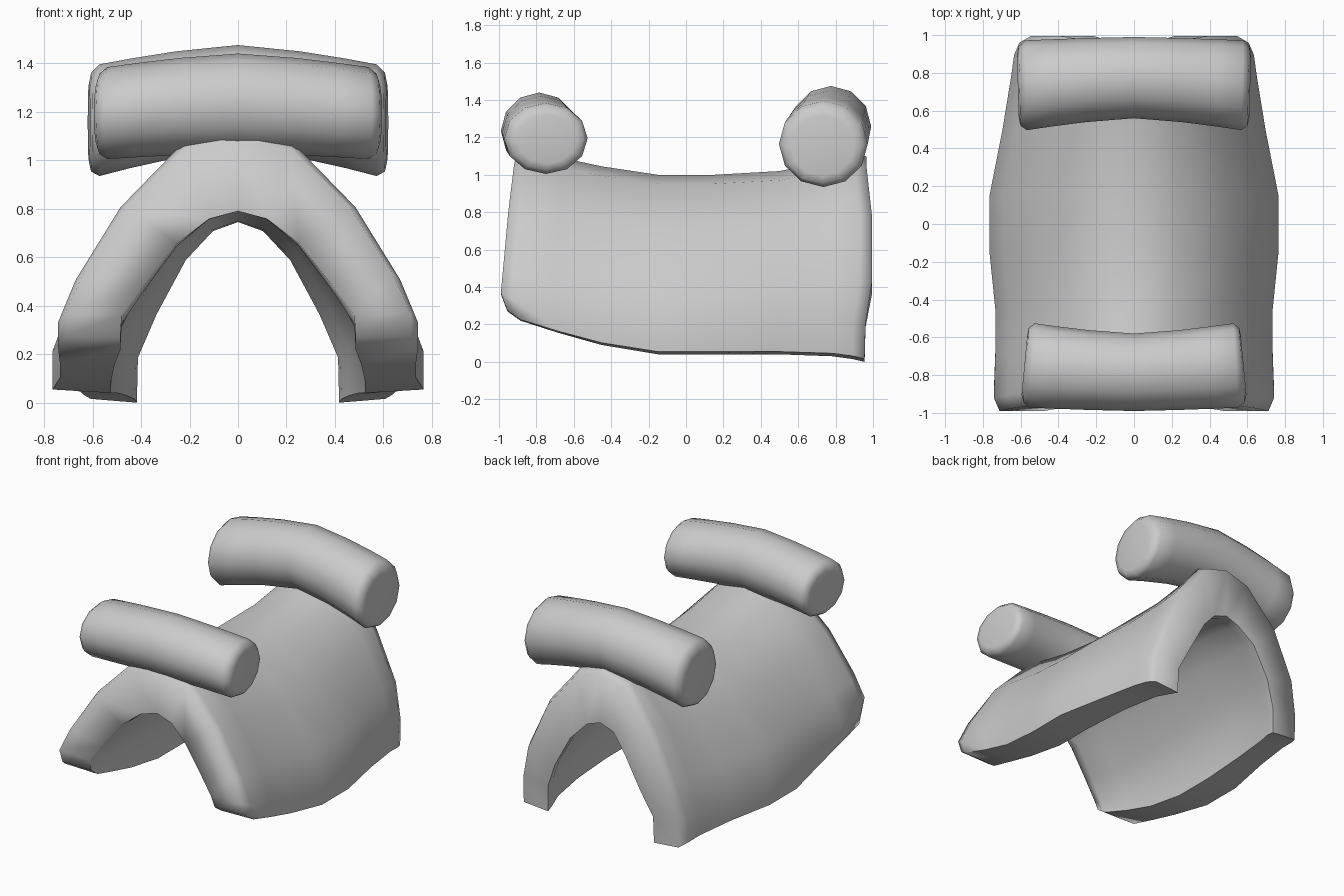
import bpy, math
from math import cos, sin, pi

if "Cube" in bpy.data.objects:
    bpy.data.objects.remove(bpy.data.objects["Cube"])


def make_object(name, verts, faces, angle):
    mesh = bpy.data.meshes.new(name)
    mesh.from_pydata(verts, [], faces)
    mesh.validate()
    ob = bpy.data.objects.new(name, mesh)
    bpy.context.collection.objects.link(ob)
    bpy.ops.object.select_all(action='DESELECT')
    ob.select_set(True)
    bpy.context.view_layer.objects.active = ob
    bpy.ops.object.mode_set(mode='EDIT')
    bpy.ops.mesh.select_all(action='SELECT')
    bpy.ops.mesh.normals_make_consistent(inside=False)
    bpy.ops.object.mode_set(mode='OBJECT')
    bpy.ops.object.shade_smooth_by_angle(angle=math.radians(angle))
    return ob


def loft(rings):
    """Skin a list of equal closed rings."""
    n = len(rings[0])
    verts = [p for r in rings for p in r]
    faces = [(i * n + j, i * n + (j + 1) % n, (i + 1) * n + (j + 1) % n, (i + 1) * n + j)
             for i in range(len(rings) - 1) for j in range(n)]
    return verts, faces, n


# Arched shell: half profiles (x, height fraction) from crown to flap bottom
OUTER = [(0, 1), (.235, .95), (.50, .70), (.69, .39), (.765, .18), (.765, .015)]
INNER = [(0, 1), (.12, .95), (.25, .79), (.39, .49), (.48, .25), (.485, 0)]
FRONT_LEAN = [.08, .07, .04, .015, 0, .035]
BACK_LEAN = [-.03, -.03, 0, 0, -.035, -.04]

# y, outer width, inner width, crown z, arch z, flap bottom z, outer pinch, lean, height power
STATIONS = [
    (-.99, .95, 1.0, 1.12, .79, .27, .06, 1, 1.25),
    (-.92, .97, 1.0, 1.125, .79, .22, 0, 1, 1.22),
    (-.70, .96, 1.05, 1.09, .81, .155, 0, .5, 1.12),
    (-.45, .96, 1.08, 1.045, .83, .09, 0, 0, 1.05),
    (-.15, 1.0, 1.08, 1.00, .83, .04, 0, 0, 1),
    (.15, 1.0, 1.08, 1.00, .83, .04, 0, 0, 1),
    (.50, .91, 1.03, 1.02, .82, .04, 0, 0, 1),
    (.80, .85, .95, 1.08, .79, .03, 0, .5, 1),
    (.93, .83, .88, 1.12, .75, .015, 0, 1, 1),
    (.995, .81, .86, 1.12, .745, .0, .06, 1, 1)]
rings = []
for y, wo, wi, top, arch, bot, pinch, lean, power in STATIONS:
    table = FRONT_LEAN if y < 0 else BACK_LEAN
    out, inn = [], []
    for (xo, ho), (xi, hi), dy in zip(OUTER, INNER, table):
        a = (xo * wo, bot + ho ** power * (top - bot))
        b = (xi * wi, bot + hi ** power * (arch - bot))
        out.append((a[0] + (b[0] - a[0]) * pinch, y + dy * lean, a[1] + (b[1] - a[1]) * pinch))
        inn.append((b[0], y + dy * lean, b[1]))
    flip = lambda pts: [(-x, yy, z) for x, yy, z in pts]
    rings.append(flip(out[:0:-1]) + out + inn[::-1] + flip(inn[1:]))
verts, faces, n = loft(rings)
# rim strips closing the front and back edges
half = n // 2
for base in (0, (len(rings) - 1) * n):
    for j in range(half - 1):
        faces.append((base + j, base + j + 1, base + n - 2 - j, base + n - 1 - j))
make_object("saddle_shell", verts, faces, 85)


# Padded rolls: curved bars along x with softened ends
def roll(name, half_len, mid, end, r_mid, r_end, slant, sides=12):
    rings = []
    for t, k in ((1, .70), (.985, .88), (.93, 1), (.72, 1), (.42, 1), (0, 1)):
        u = t ** 1.4
        cy, cz = (m + (e - m) * u for m, e in zip(mid, end))
        ry, rz = (k * (m + (e - m) * u) for m, e in zip(r_mid, r_end))
        ring = []
        for i in range(sides):
            a = 2 * pi * i / sides
            ring.append((t * half_len - slant * t * cos(a), cy + ry * cos(a), cz + rz * sin(a)))
        rings.append(ring)
    rings += [[(-x, y, z) for x, y, z in r] for r in rings[-2::-1]]
    verts, faces, n = loft(rings)
    faces += [tuple(range(n)), tuple(range(len(verts) - n, len(verts)))]
    make_object(name, verts, faces, 60)


roll("front_roll", .58, (-.785, 1.235), (-.745, 1.19), (.205, .205), (.225, .188), .015)
roll("rear_roll", .615, (.775, 1.26), (.73, 1.155), (.215, .215), (.24, .232), -.005)
